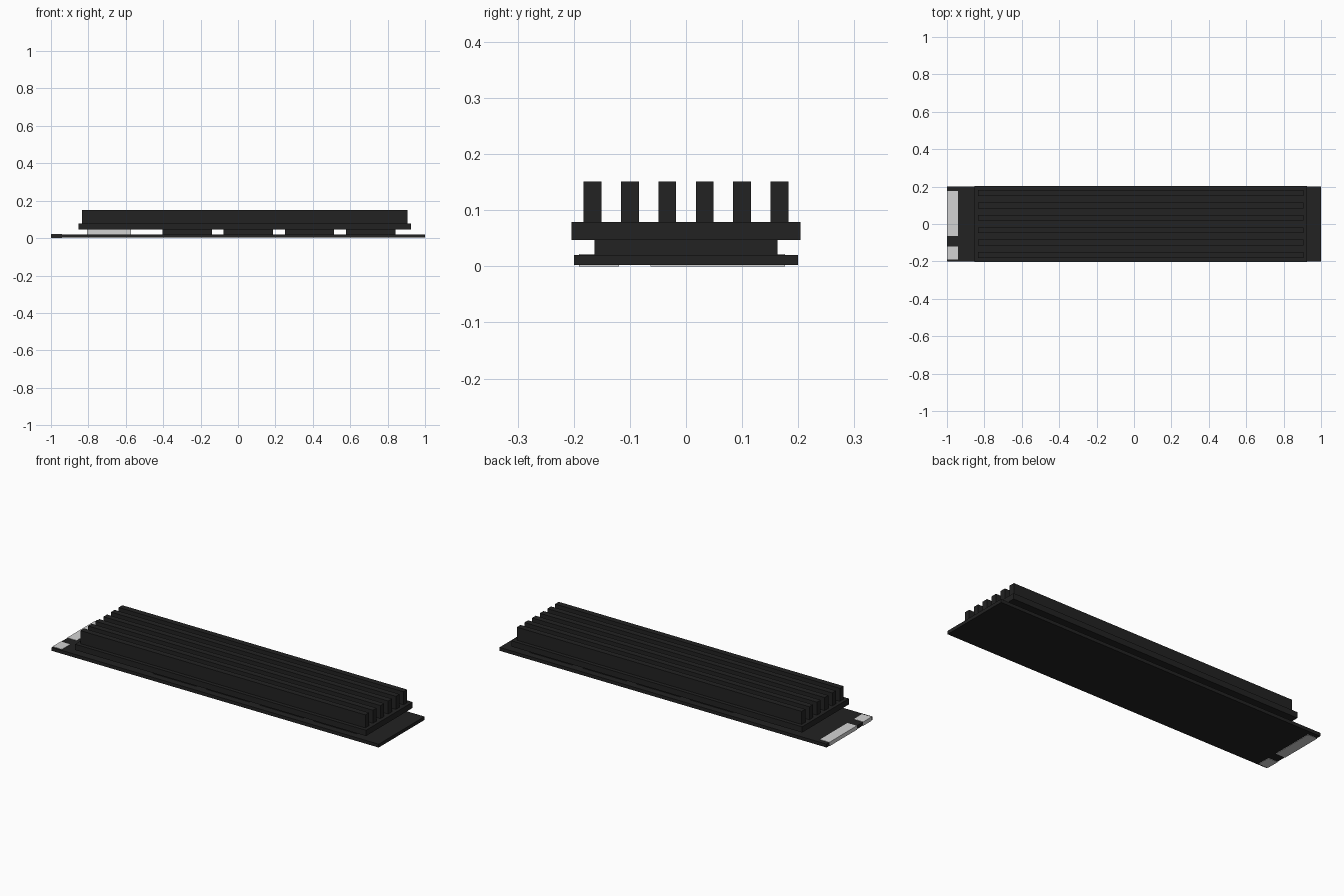
import bpy

cube = bpy.data.objects.get("Cube")
if cube:
    bpy.data.objects.remove(cube, do_unlink=True)


def material(name, color):
    mat = bpy.data.materials.new(name)
    mat.use_nodes = True
    rgba = (*color, 1)
    mat.diffuse_color = rgba
    bsdf = next(n for n in mat.node_tree.nodes if n.type == "BSDF_PRINCIPLED")
    bsdf.inputs["Base Color"].default_value = rgba
    return mat


black = material("matte_black", (0.016, 0.016, 0.016))
silver = material("pale_silver", (0.65, 0.65, 0.65))


def box(name, x, y, z, mat):
    """Box from (min, max) spans on each axis."""
    spans = (x, y, z)
    bpy.ops.mesh.primitive_cube_add(size=1)
    obj = bpy.context.object
    obj.name = name
    for v in obj.data.vertices:
        v.co = [s[0] if c < 0 else s[1] for c, s in zip(v.co, spans)]
    obj.data.materials.append(mat)
    return obj


# Circuit board
box("circuit_board", (-0.999, 1), (-0.2, 0.2), (0.002, 0.0205), black)

# Edge contacts, wrapped around one end on both faces
for name, span in (("narrow_contact", (-0.191, -0.119)),
                   ("wide_contact", (-0.063, 0.176))):
    box(name, (-1, -0.942), span, (0, 0.022), silver)

# Chips between board and heatsink
box("controller_chip", (-0.807, -0.573), (-0.118, 0.118), (0.02, 0.048), silver)
for i in range(4):
    start = -0.404 + i * 0.327
    box(f"memory_chip_{i + 1}", (start, start + 0.264), (-0.163, 0.163),
        (0.02, 0.048), black)

# Heatsink plate with a row of long fins
box("heatsink_plate", (-0.853, 0.925), (-0.204, 0.204), (0.047, 0.079), black)
for i in range(6):
    mid = (i - 2.5) * 0.0668
    box(f"heatsink_fin_{i + 1}", (-0.835, 0.906), (mid - 0.016, mid + 0.016),
        (0.078, 0.151), black)
